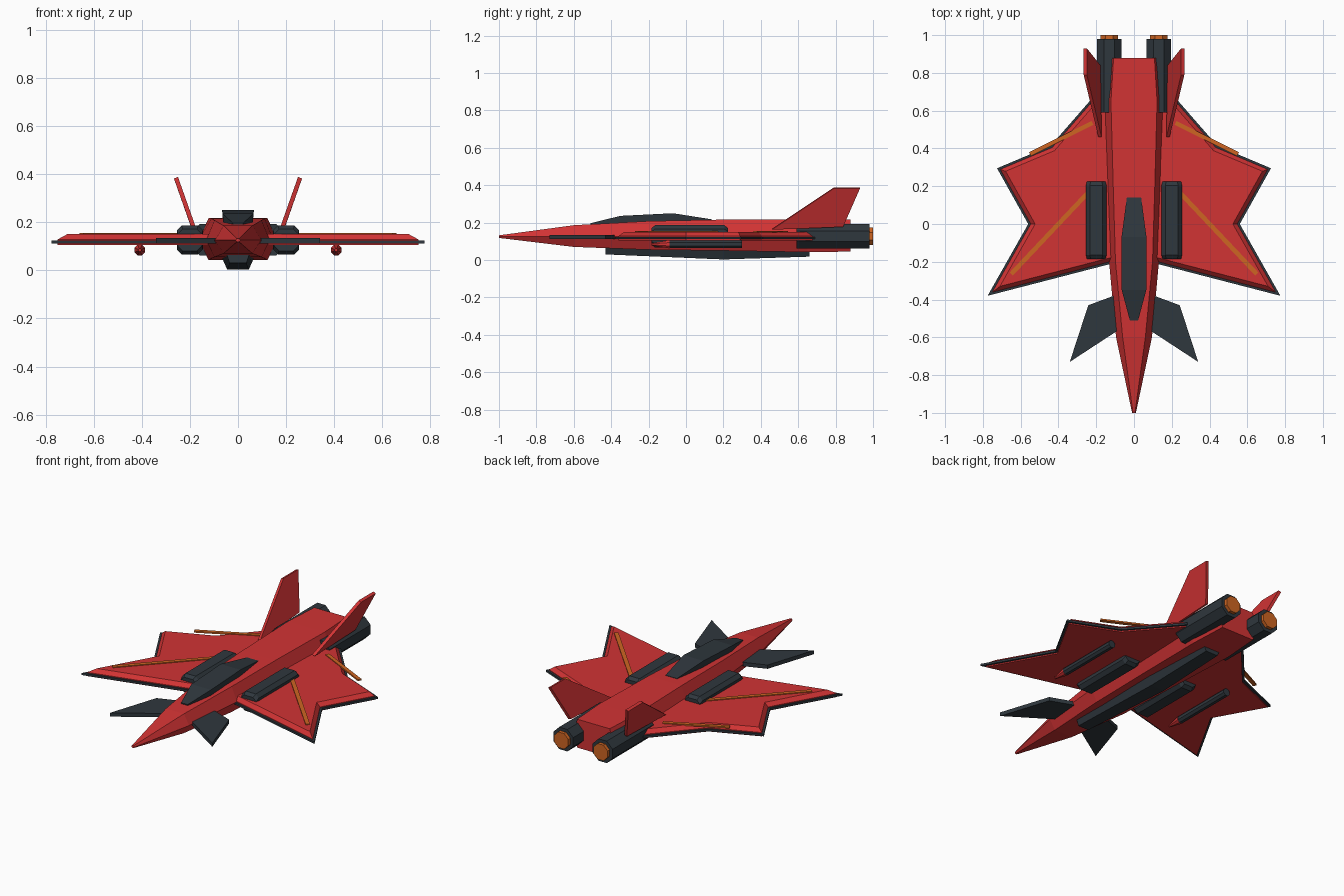
import bpy, bmesh, math
from mathutils import Vector

cube = bpy.data.objects.get("Cube")
if cube:
    bpy.data.objects.remove(cube, do_unlink=True)


def material(name, rgb):
    m = bpy.data.materials.new(name)
    m.use_nodes = True
    m.diffuse_color = (*rgb, 1)
    bsdf = m.node_tree.nodes["Principled BSDF"]
    bsdf.inputs["Base Color"].default_value = (*rgb, 1)
    bsdf.inputs["Roughness"].default_value = 0.6
    return m


RED = material("red paint", (0.64, 0.033, 0.034))
DARK = material("dark slate", (0.028, 0.038, 0.047))
ORANGE = material("burnt orange", (0.62, 0.13, 0.016))


def loft(name, rings, mat, mirror=False):
    """Skin matching rings of points and cap both ends."""
    bm = bmesh.new()
    loops = [[bm.verts.new(p) for p in ring] for ring in rings]
    n = len(loops[0])
    for a, b in zip(loops, loops[1:]):
        for i in range(n):
            j = (i + 1) % n
            bm.faces.new((a[i], a[j], b[j], b[i]))
    bm.faces.new(loops[0])
    bm.faces.new(loops[-1])
    bmesh.ops.recalc_face_normals(bm, faces=bm.faces)
    mesh = bpy.data.meshes.new(name)
    bm.to_mesh(mesh)
    bm.free()
    mesh.materials.append(mat)
    obj = bpy.data.objects.new(name, mesh)
    bpy.context.collection.objects.link(obj)
    if mirror:
        obj.modifiers.new("mirror", "MIRROR")
    return obj


def level(outline, z):
    return [(x, y, z) for x, y in outline]


def inset(outline, d):
    """Shrink a counter-clockwise outline by d with mitred corners."""
    pts = [Vector(p) for p in outline]
    result = []
    for i, p in enumerate(pts):
        a = (p - pts[i - 1]).normalized()
        b = (pts[(i + 1) % len(pts)] - p).normalized()
        na, nb = Vector((-a.y, a.x)), Vector((-b.y, b.x))
        result.append(p + (na + nb) * d / (1 + na.dot(nb)))
    return result


def tube(name, stations, x, z, sides, mat):
    """Faceted tube along y from (y, radius) stations, with flat top."""
    rings = []
    for y, r in stations:
        r /= math.cos(math.pi / sides)
        angles = [(i + 0.5) * math.tau / sides for i in range(sides)]
        rings.append([(x + r * math.cos(a), y, z + r * math.sin(a)) for a in angles])
    return loft(name, rings, mat, True)


def trapezoids(stations):
    """Rings from (y, bottom z, bottom half width, top z, top half width)."""
    return [[(-b, y, z0), (b, y, z0), (t, y, z1), (-t, y, z1)]
            for y, z0, b, z1, t in stations]


# Hexagonal fuselage: y, bottom, top, flat half width, waist half width
body = []
for y, z0, z1, flat, waist in [
        (-1, 0.118, 0.132, 0.005, 0.01), (-0.6, 0.07, 0.186, 0.06, 0.095),
        (-0.2, 0.055, 0.208, 0.098, 0.132), (0.2, 0.05, 0.216, 0.11, 0.148),
        (0.65, 0.042, 0.217, 0.122, 0.165), (0.88, 0.045, 0.216, 0.108, 0.135)]:
    mid = 0.125
    body.append([(-flat, y, z0), (flat, y, z0), (waist, y, mid),
                 (flat, y, z1), (-flat, y, z1), (-waist, y, mid)])
loft("fuselage", body, RED)

# Canopy and belly fairing
loft("canopy", trapezoids([
    (-0.51, 0.16, 0.02, 0.197, 0.022), (-0.35, 0.17, 0.058, 0.236, 0.065),
    (-0.07, 0.18, 0.06, 0.25, 0.066), (0.14, 0.19, 0.038, 0.217, 0.038)]), DARK)
loft("belly_fairing", trapezoids([
    (-0.43, 0.03, 0.035, 0.075, 0.05), (0.2, 0.003, 0.045, 0.06, 0.07),
    (0.66, 0.018, 0.04, 0.06, 0.06)]), DARK)

# Wings: dark rim plate with a bevelled red panel through it
wing = [(0.08, -0.2), (0.775, -0.38), (0.56, 0), (0.725, 0.295),
        (0.44, 0.415), (0.2, 0.69), (0.08, 0.69)]
loft("wing_rim", [level(wing, 0.112), level(wing, 0.124)], DARK, True)
loft("wing_panel", [level(inset(wing, 0.012), 0.105), level(inset(wing, 0.012), 0.128),
                    level(inset(wing, 0.032), 0.15)], RED, True)

# Canards
canard = [(0.08, -0.56), (0.34, -0.73), (0.242, -0.43), (0.08, -0.37)]
loft("canard", [level(canard, 0.112), level(canard, 0.135)], DARK, True)


# Wing stripes
def stripe(name, start, end, width):
    a, b = Vector(start), Vector(end)
    d = (b - a).normalized()
    side = Vector((-d.y, d.x)) * width / 2
    strip = [a - side, b - side, b + side, a + side]
    loft(name, [level(strip, 0.146), level(strip, 0.155)], ORANGE, True)


stripe("front_wing_stripe", (0.23, 0.18), (0.65, -0.265), 0.024)
stripe("rear_wing_stripe", (0.22, 0.535), (0.55, 0.37), 0.022)

# Chamfered pods over and under the wings
pod = []
for y, d in [(-0.185, 0.015), (-0.165, 0), (0.205, 0), (0.225, 0.015)]:
    w, h, c = 0.054 - d * 0.3, 0.06 - d, 0.02
    corner = [(w, c - h), (w, h - c), (w - c, h), (c - w, h),
              (-w, h - c), (-w, c - h), (c - w, -h), (w - c, -h)]
    pod.append([(0.2 + x, y, 0.126 + z) for x, z in corner])
loft("wing_pod", pod, DARK, True)

# Engines with glowing nozzles
tube("engine", [(0.59, 0.066), (0.98, 0.066)], 0.131, 0.127, 8, DARK)
tube("nozzle", [(0.95, 0.047), (1, 0.047)], 0.131, 0.127, 8, ORANGE)

# Underwing missiles
tube("missile_body", [(-0.09, 0.021), (0.3, 0.021)], 0.408, 0.084, 8, DARK)
tube("missile_nose", [(-0.185, 0.006), (-0.089, 0.022)], 0.408, 0.084, 8, RED)

# Canted tail fins
fin = [(0.18, 0.46, 0.165), (0.186, 0.84, 0.18), (0.258, 0.93, 0.385), (0.258, 0.79, 0.385)]
half = Vector((0.0085, 0, -0.003))
loft("tail_fin", [[Vector(p) - half for p in fin], [Vector(p) + half for p in fin]], RED, True)
